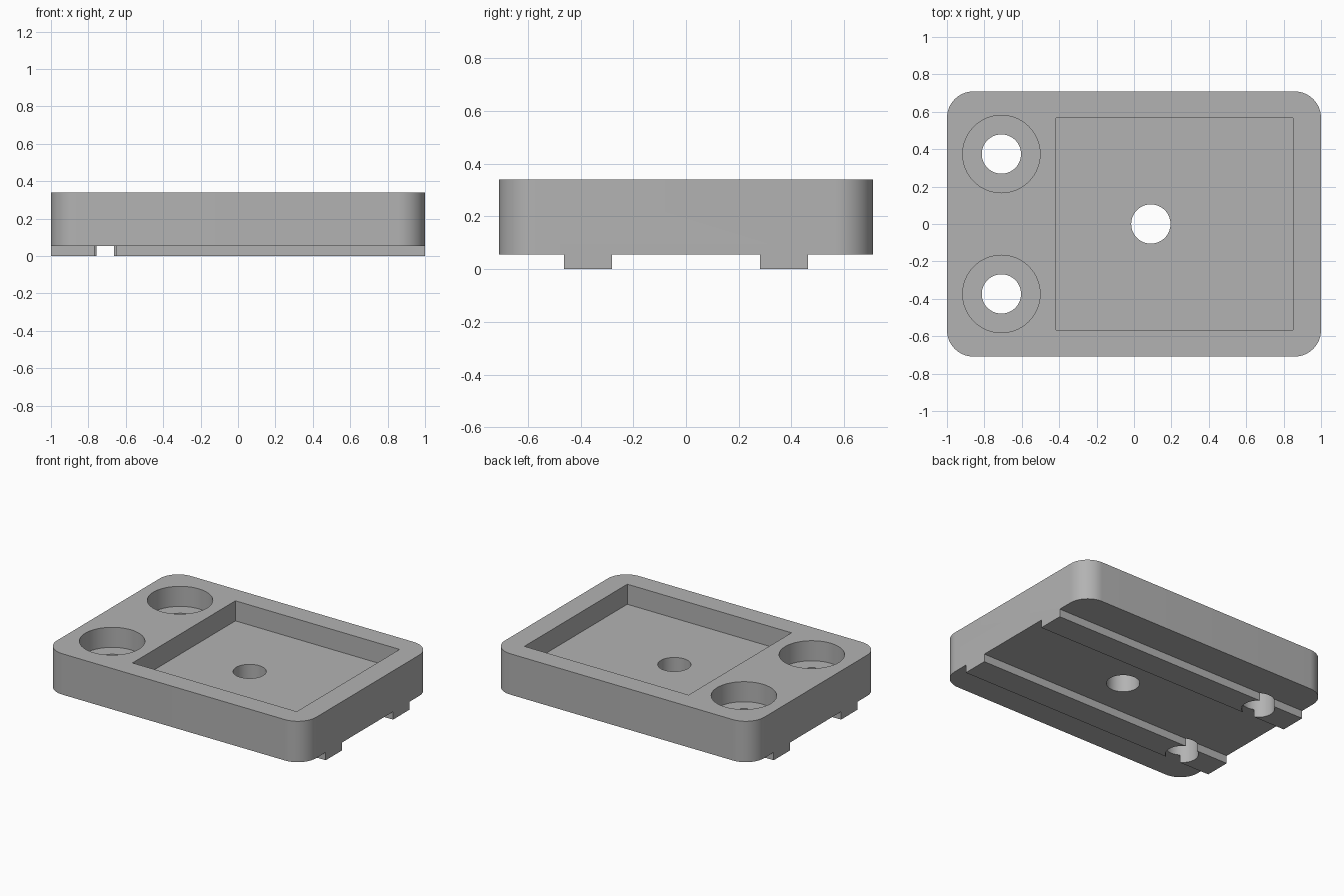
import bpy
import bmesh
from math import cos, sin, pi

if "Cube" in bpy.data.objects:
    bpy.data.objects.remove(bpy.data.objects["Cube"], do_unlink=True)

# Main dimensions
HALF_X, HALF_Y = 1.0, 0.709
TOP, RAIL_H = 0.34, 0.055
CORNER_R = 0.142
POCKET_FLOOR = 0.20
RAIL_IN, RAIL_OUT = 0.28, 0.462
HOLE_R, BORE_R = 0.105, 0.207

grey = bpy.data.materials.new("plain grey")
grey.use_nodes = True
COLOUR = (0.45, 0.45, 0.45, 1)
grey.diffuse_color = COLOUR
grey.node_tree.nodes["Principled BSDF"].inputs["Base Color"].default_value = COLOUR


def prism(name, outline, z0, z1):
    """Extrude a counter-clockwise outline from z0 to z1."""
    bm = bmesh.new()
    base = bm.faces.new([bm.verts.new((x, y, z0)) for x, y in outline])
    ext = bmesh.ops.extrude_face_region(bm, geom=[base], use_keep_orig=True)
    verts = [g for g in ext["geom"] if isinstance(g, bmesh.types.BMVert)]
    bmesh.ops.translate(bm, verts=verts, vec=(0, 0, z1 - z0))
    bmesh.ops.recalc_face_normals(bm, faces=bm.faces)
    mesh = bpy.data.meshes.new(name)
    bm.to_mesh(mesh)
    bm.free()
    mesh.materials.append(grey)
    obj = bpy.data.objects.new(name, mesh)
    bpy.context.collection.objects.link(obj)
    return obj


def rectangle(x0, x1, y0, y1):
    return [(x0, y0), (x1, y0), (x1, y1), (x0, y1)]


def arc(cx, cy, r, start, sweep, n):
    return [(cx + r * cos(start + sweep * i / n), cy + r * sin(start + sweep * i / n))
            for i in range(n + 1)]


def circle(cx, cy, r, n=64):
    return arc(cx, cy, r, 0, 2 * pi, n)[:-1]


# Rounded block
outline = []
for k, (sx, sy) in enumerate([(1, 1), (-1, 1), (-1, -1), (1, -1)]):
    outline += arc(sx * (HALF_X - CORNER_R), sy * (HALF_Y - CORNER_R),
                   CORNER_R, k * pi / 2, pi / 2, 16)
body = prism("holder_body", outline, 0, TOP)

# Channels that leave the two rails standing on the underside
cutters = [prism("middle_channel", rectangle(-1.2, 1.2, -RAIL_IN, RAIL_IN), -0.1, RAIL_H)]
for side, sign in (("left", 1), ("right", -1)):
    lo, hi = sorted((sign * RAIL_OUT, sign * 1.0))
    cutters.append(prism(side + "_channel", rectangle(-1.2, 1.2, lo, hi), -0.1, RAIL_H))

# Rectangular pocket with a drain hole
cutters.append(prism("pocket", rectangle(-0.417, 0.85, -0.567, 0.567), POCKET_FLOOR, 0.5))
cutters.append(prism("centre_hole", circle(0.09, 0, HOLE_R), -0.2, 0.6))

# Counterbored screw holes
for y in (-0.374, 0.374):
    cutters.append(prism("counterbore", circle(-0.709, y, BORE_R), POCKET_FLOOR, 0.5))
    cutters.append(prism("screw_hole", circle(-0.709, y, HOLE_R), -0.2, 0.6))

# Cut everything out, then remove the cutters
bpy.ops.object.select_all(action="DESELECT")
bpy.context.view_layer.objects.active = body
body.select_set(True)
for cutter in cutters:
    cutter.hide_render = True
    mod = body.modifiers.new(cutter.name, "BOOLEAN")
    mod.operation = "DIFFERENCE"
    mod.solver = "EXACT"
    mod.object = cutter
    bpy.ops.object.modifier_apply(modifier=mod.name)
    bpy.data.objects.remove(cutter, do_unlink=True)

bpy.ops.object.shade_smooth_by_angle(angle=pi / 6)
